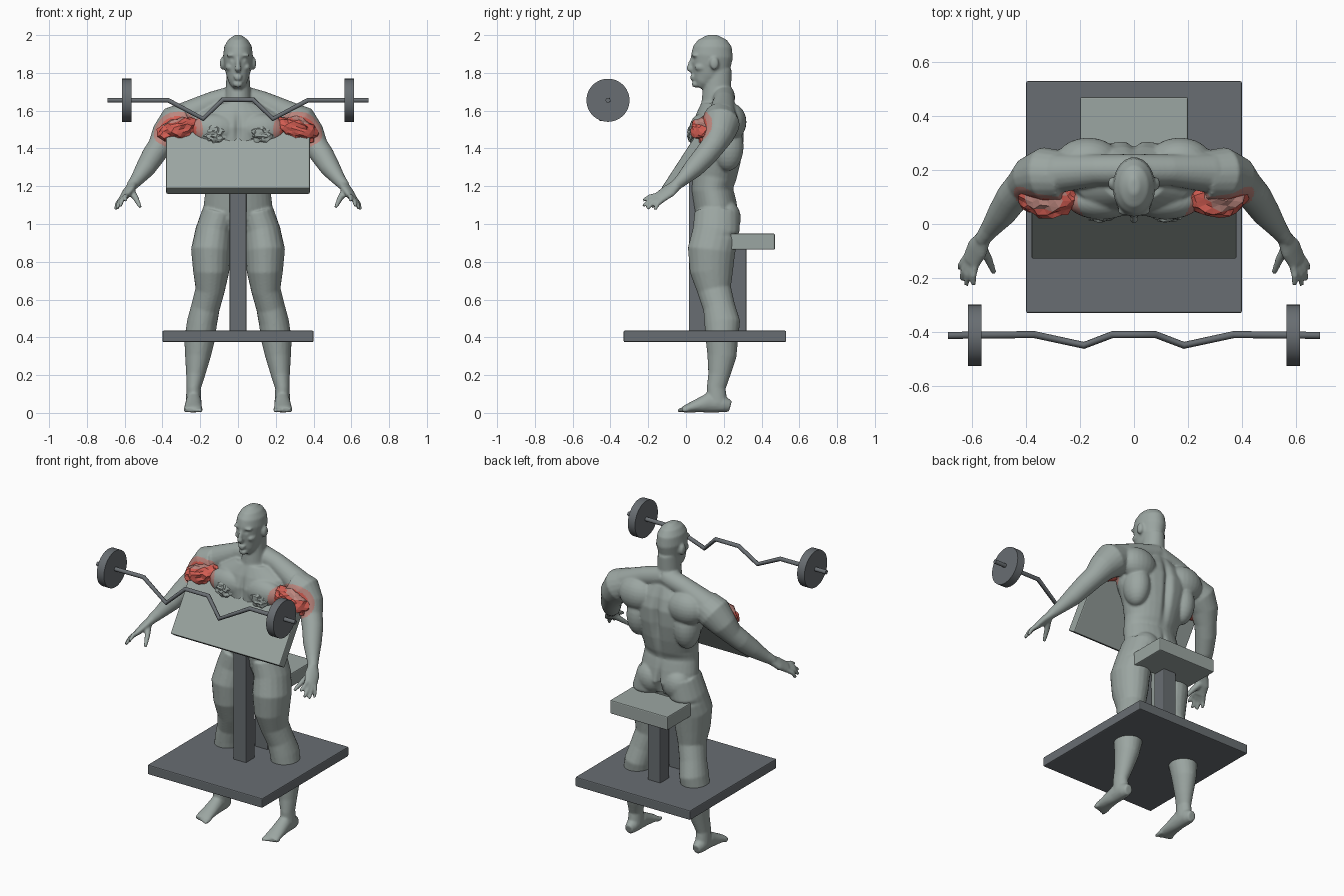
import bpy, bmesh, math, random
from mathutils import Vector, Matrix

random.seed(4)
cube = bpy.data.objects.get("Cube")
if cube:
    bpy.data.objects.remove(cube)


def material(name, rgb):
    m = bpy.data.materials.new(name)
    m.use_nodes = True
    m.diffuse_color = (*rgb, 1)
    m.node_tree.nodes["Principled BSDF"].inputs["Base Color"].default_value = (*rgb, 1)
    return m


GREY = material("pale grey", (.33, .38, .36))
STEEL = material("dark steel", (.14, .155, .168))
RED = material("muscle red", (.65, .11, .085))
BLEND = material("faded red", (.5, .24, .21))


def finish(name, bm, mats, smooth=None):
    bmesh.ops.recalc_face_normals(bm, faces=bm.faces)
    me = bpy.data.meshes.new(name)
    bm.to_mesh(me)
    bm.free()
    ob = bpy.data.objects.new(name, me)
    bpy.context.collection.objects.link(ob)
    for m in mats:
        me.materials.append(m)
    if smooth:
        bpy.ops.object.select_all(action='DESELECT')
        ob.select_set(True)
        bpy.context.view_layer.objects.active = ob
        bpy.ops.object.shade_smooth_by_angle(angle=math.radians(smooth))
    return ob


def box(name, center, size, mat, tilt=0):
    bm = bmesh.new()
    bmesh.ops.create_cube(bm, size=1, matrix=Matrix.Diagonal((*size, 1)))
    ob = finish(name, bm, [mat])
    ob.location = center
    ob.rotation_euler.x = tilt
    bev = ob.modifiers.new("soft edge", 'BEVEL')
    bev.width, bev.segments = .006, 2
    return ob


def loft(bm, rings, ref=(1, 0, 0), n=20):
    """Closed tube through rings (x, y, z, radius along ref, other radius)."""
    pts = [Vector(r[:3]) for r in rings]
    loops = []
    for i, r in enumerate(rings):
        t = (pts[min(i + 1, len(pts) - 1)] - pts[max(i - 1, 0)]).normalized()
        u = Vector(ref)
        u = (u - t * u.dot(t)).normalized()
        v = t.cross(u)
        ang = [2 * math.pi * k / n for k in range(n)]
        loops.append([bm.verts.new(pts[i] + u * r[3] * math.cos(a) + v * r[-1] * math.sin(a))
                      for a in ang])
    for a, b in zip(loops, loops[1:]):
        for k in range(n):
            bm.faces.new((a[k], a[(k + 1) % n], b[(k + 1) % n], b[k]))
    bm.faces.new(loops[0][::-1])
    bm.faces.new(loops[-1])


def ball(bm, c, r):
    bmesh.ops.create_uvsphere(bm, u_segments=24, v_segments=14, radius=1,
                              matrix=Matrix.Translation(c) @ Matrix.Diagonal((*r, 1)))


# Bench
box("base_plate", (0, .1, .405), (.8, .86, .06), STEEL)
box("front_post", (0, .06, .86), (.09, .09, .87), STEEL)
box("seat_post", (0, .275, .65), (.09, .09, .46), STEEL)
box("seat", (0, .353, .907), (.4, .235, .085), GREY)
box("arm_pad", (0, -.007, 1.325), (.76, .36, .06), GREY, math.radians(57))

# Curl bar and weight plates
half = [(.08, -.41, 1.658), (.185, -.45, 1.557), (.37, -.41, 1.655), (.69, -.413, 1.655)]
curve = bpy.data.curves.new("curl_bar", 'CURVE')
curve.dimensions = '3D'
curve.bevel_depth, curve.bevel_resolution, curve.use_fill_caps = .013, 3, True
path = [(-x, y, z) for x, y, z in half[::-1]] + half
line = curve.splines.new('POLY')
line.points.add(len(path) - 1)
for p, co in zip(line.points, path):
    p.co = (*co, 1)
curve.materials.append(STEEL)
bpy.context.collection.objects.link(bpy.data.objects.new("curl_bar", curve))
for side, s in (("left", 1), ("right", -1)):
    bm = bmesh.new()
    bmesh.ops.create_cone(bm, cap_ends=True, segments=48, radius1=.114, radius2=.114, depth=.05,
                          matrix=Matrix.Translation((s * .59, -.413, 1.655)) @ Matrix.Rotation(math.pi / 2, 4, 'Y'))
    finish(side + "_weight_plate", bm, [STEEL], 30)

# Body: left limbs first, then mirrored
bm = bmesh.new()
leg = [(.235, .165, .05, .042, .055), (.235, .16, .13, .038, .05), (.225, .175, .2, .05, .058),
       (.213, .19, .3, .068, .077), (.205, .19, .38, .08, .085), (.19, .192, .48, .08, .095),
       (.172, .175, .56, .076, .085), (.148, .15, .65, .078, .09), (.142, .135, .75, .096, .115),
       (.143, .135, .86, .106, .126), (.128, .16, .96, .098, .125), (.1, .165, 1.06, .09, .12)]
loft(bm, leg)
foot = [(.235, .235, .035, .025, .03), (.235, .2, .045, .038, .043), (.235, .12, .055, .042, .053),
        (.237, .05, .035, .046, .033), (.238, -.0, .022, .05, .021), (.238, -.02, .017, .045, .014)]
loft(bm, foot)
for k in range(5):
    x = .2 + k * .019
    y = -.043 + k * .007
    loft(bm, [(x, .01, .018, .012), (x, y + .012, .014, .012), (x, y, .013, .008)], n=10)
arm = [(.26, .18, 1.56, .09), (.33, .185, 1.53, .1), (.38, .17, 1.47, .082), (.415, .14, 1.41, .064),
       (.45, .1, 1.36, .061), (.49, .04, 1.295, .053), (.535, -.02, 1.235, .036), (.565, -.06, 1.2, .028)]
loft(bm, arm, ref=(0, 1, 0))
loft(bm, [(.555, -.045, 1.21, .028, .026), (.58, -.09, 1.175, .045, .024),
          (.605, -.14, 1.14, .04, .018)], ref=(.6, -.2, -.6))
tips = [(.648, -.165, 1.075), (.64, -.205, 1.08), (.622, -.228, 1.095), (.595, -.228, 1.125)]
for k, tip in enumerate(tips):
    base = Vector((.615, -.115, 1.135)).lerp(Vector((.585, -.135, 1.155)), k / 3)
    mid = base.lerp(Vector(tip), .55) + Vector((.006, -.006, .006))
    loft(bm, [(*base, .015), (*mid, .013), (*tip, .009)], ref=(0, 1, 0), n=10)
loft(bm, [(.57, -.08, 1.18, .022), (.54, -.13, 1.135, .016), (.518, -.182, 1.09, .01)], ref=(0, 1, 0), n=10)
loft(bm, [(.0, .2, 1.68, .06), (.13, .2, 1.645, .058), (.28, .19, 1.57, .075)], ref=(0, 1, 0))
muscles = [((.12, .085, 1.5), (.13, .068, .085)),    # chest
           ((.17, .235, 1.54), (.12, .085, .1)),     # shoulder blade
           ((.165, .22, 1.41), (.075, .085, .13)),   # side of back
           ((.09, .215, 1.03), (.088, .075, .095)),  # buttock
           ((.082, .15, 1.85), (.014, .024, .034)),  # ear
           ((.033, .054, 1.87), (.015, .015, .013)),  # eye
           ((.03, .048, 1.893), (.032, .018, .009)),  # brow
           ((.045, .085, 1.83), (.022, .04, .022))]  # cheek
for c, r in muscles:
    ball(bm, c, r)
half_geom = bm.verts[:] + bm.edges[:] + bm.faces[:]
copy = bmesh.ops.duplicate(bm, geom=half_geom)["geom"]
for v in copy:
    if isinstance(v, bmesh.types.BMVert):
        v.co.x *= -1
bmesh.ops.reverse_faces(bm, faces=[f for f in copy if isinstance(f, bmesh.types.BMFace)])

# Trunk, neck and head on the centre line
loft(bm, [(0, .165, .96, .12, .08), (0, .168, 1.03, .185, .115), (0, .155, 1.1, .182, .115),
          (0, .14, 1.18, .172, .113), (0, .15, 1.25, .172, .12), (0, .163, 1.33, .195, .128),
          (0, .168, 1.42, .235, .138), (0, .168, 1.51, .26, .14), (0, .17, 1.58, .23, .118),
          (0, .17, 1.64, .12, .09)], n=32)
loft(bm, [(0, .17, 1.58, .1, .1), (0, .168, 1.66, .072, .085), (0, .165, 1.73, .064, .075),
          (0, .17, 1.82, .06, .072)], n=24)
head = [(0, .068, 1.725, .026, .026), (0, .085, 1.75, .047, .053), (0, .11, 1.79, .062, .084),
        (0, .13, 1.84, .073, .106), (0, .138, 1.89, .079, .111), (0, .14, 1.94, .073, .102),
        (0, .14, 1.975, .053, .076), (0, .14, 2, .018, .028)]
loft(bm, head, n=28)
loft(bm, [(0, .04, 1.885, .01, .012), (0, .025, 1.845, .012, .016), (0, .018, 1.82, .018, .016),
          (0, .03, 1.808, .014, .01)], n=12)
ball(bm, (0, .036, 1.782), (.024, .014, .007))
ball(bm, (0, .036, 1.768), (.021, .014, .007))
ball(bm, (0, .052, 1.74), (.026, .022, .018))
body = finish("body", bm, [GREY, RED, BLEND])

# Fuse the parts into one skin
fuse = body.modifiers.new("fuse", 'REMESH')
fuse.mode, fuse.voxel_size = 'VOXEL', .007
soft = body.modifiers.new("soften", 'SMOOTH')
soft.factor, soft.iterations = .5, 3
bpy.context.view_layer.update()
skin = bpy.data.meshes.new_from_object(body.evaluated_get(bpy.context.evaluated_depsgraph_get()))
body.modifiers.clear()
body.data = skin
skin.name = "body"
skin.materials.clear()
for m in (GREY, RED, BLEND):
    skin.materials.append(m)

# Grooves: centre, radii, depth
grooves = [((0, .32, 1.42), (.022, .12, .17), .028), ((0, .02, 1.5), (.016, .07, .08), .018),
           ((0, .29, 1.02), (.013, .09, .08), .03), ((.033, .035, 1.872), (.016, .025, .012), .006),
           ((.12, .3, 1.2), (.1, .1, .02), .006), ((.06, .02, 1.39), (.14, .1, .018), .008),
           ((.14, .27, .94), (.09, .07, .012), .01)]
normals = [v.normal.copy() for v in skin.vertices]
for v, nrm in zip(skin.vertices, normals):
    p = Vector((abs(v.co.x), v.co.y, v.co.z))
    push = 0
    for c, r, depth in grooves:
        d = sum(((p[i] - c[i]) / r[i]) ** 2 for i in range(3))
        if d < 8:
            push += depth * math.exp(-d)
    v.co -= nrm * push

# Red upper-arm zone fading into the skin
for f in skin.polygons:
    f.use_smooth = True
    c = f.center
    d = math.hypot((abs(c.x) - .32) / .13, (c.y - .07) / .11, (c.z - 1.5) / .09)
    f.material_index = 1 if d < .8 else 2 if d < 1.1 else 0


def crumpled(name, center, radii, tilt, rough, mats, rule):
    bm = bmesh.new()
    bmesh.ops.create_icosphere(bm, subdivisions=3, radius=1)
    for v in bm.verts:
        v.co *= 1 + random.uniform(-rough, rough)
    for f in bm.faces:
        f.material_index = rule(f.calc_center_median())
    bm.transform(Matrix.Translation(center) @ Matrix.Rotation(tilt, 4, 'Y') @ Matrix.Diagonal((*radii, 1)))
    return finish(name, bm, mats)


# Torn muscle lumps on the upper arms and chest
for side, s in (("left", 1), ("right", -1)):
    crumpled(side + "_torn_biceps", (s * .315, .105, 1.498), (.115, .08, .066), s * .3, .12,
             [RED, BLEND, GREY], lambda c: 2 if c.y > .55 else 1 if c.z > .7 else 0)
    crumpled(side + "_torn_arm", (s * .385, .165, 1.475), (.058, .075, .055), s * .6, .15,
             [GREY, BLEND], lambda c: 1 if c.y < -.5 else 0)
    crumpled(side + "_chest_fold", (s * .125, .035, 1.475), (.055, .028, .045), 0, .2,
             [GREY], lambda c: 0)
